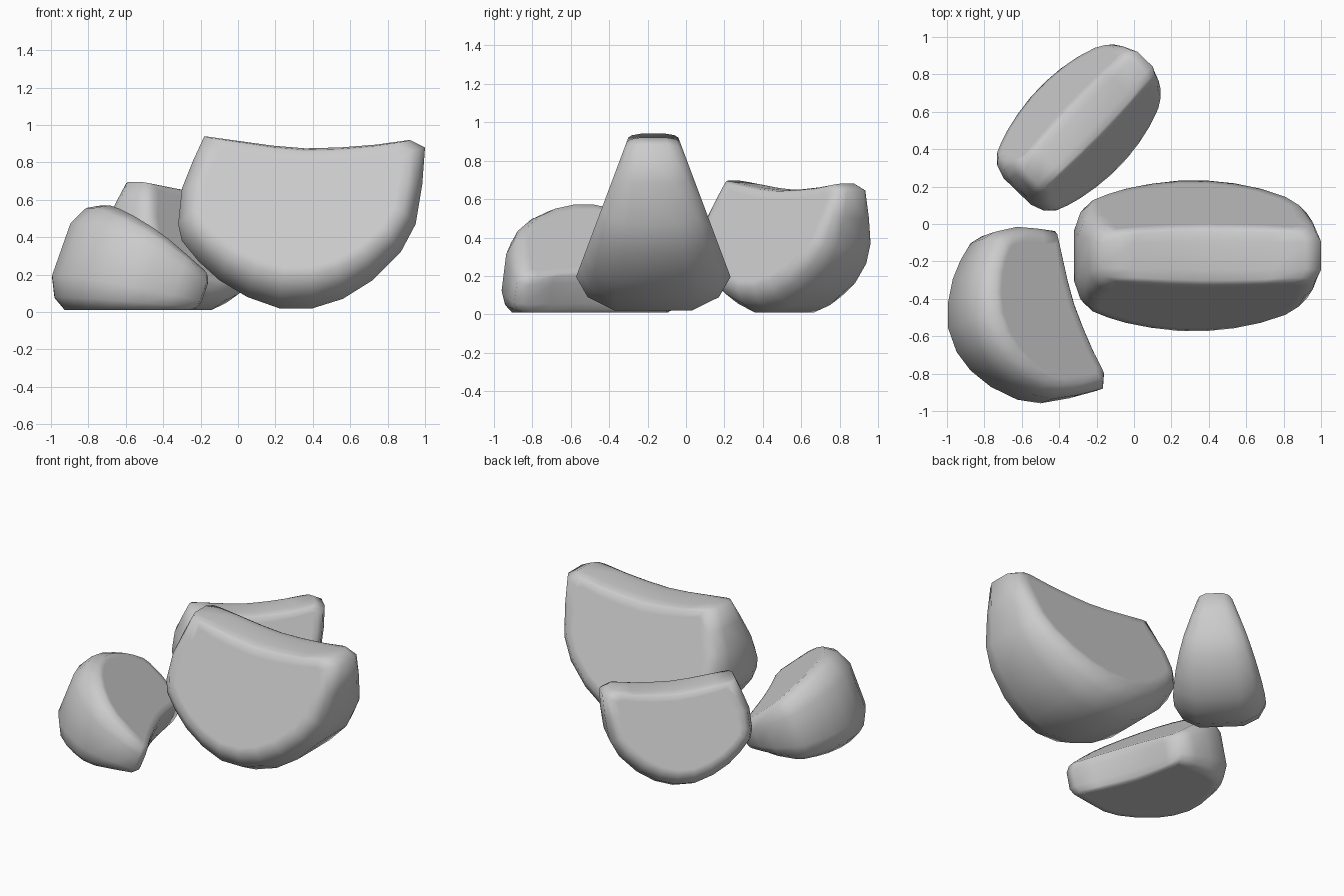
import bpy, bmesh, math
from mathutils import Matrix, Vector

cube = bpy.data.objects.get("Cube")
if cube:
    bpy.data.objects.remove(cube)

grey = bpy.data.materials.new("plain grey")
grey.use_nodes = True
COLOUR = (0.6, 0.6, 0.6, 1)
grey.diffuse_color = COLOUR
grey.node_tree.nodes["Principled BSDF"].inputs["Base Color"].default_value = COLOUR

# Half-moon outline (x, z): concave ridge on top, round rind below
OUTLINE = [(-.18, .94), (0, .915), (.18, .89), (.36, .875), (.55, .88), (.74, .895),
           (.92, .92), (1, .88), (.985, .68), (.95, .47), (.87, .32), (.72, .17),
           (.56, .07), (.4, .02), (.22, .02), (.05, .08), (-.1, .17), (-.21, .27),
           (-.3, .38), (-.32, .47), (-.3, .66), (-.24, .81)]
# Rounding steps from rind to side face: (inset amount, share of the half width)
STEPS = [(0, .5), (.4, .85), (1, 1)]
MID_X, RIDGE_Z = .37, .87


def inset_point(x, z, amount):
    low = min(z, RIDGE_Z)
    return (MID_X + (x - MID_X) * (1 - .12 * amount),
            RIDGE_Z + (low - RIDGE_Z) * (1 - .23 * amount) + z - low - .02 * amount)


def half_width(z):
    return .13 + (.92 - z) * .375


def wedge(name, size, roll, turn, centre, floor):
    bm = bmesh.new()
    rings = []
    for side, steps in ((-1, STEPS[::-1]), (1, STEPS)):
        for amount, share in steps:
            ring = []
            for x, z in OUTLINE:
                px, pz = inset_point(x, z, amount)
                width = half_width(inset_point(x, z, 1)[1]) * share
                ring.append(bm.verts.new((px, side * width, pz)))
            rings.append(ring)
    # Rind and ridge band
    n = len(OUTLINE)
    for a, b in zip(rings, rings[1:]):
        for i in range(n):
            j = (i + 1) % n
            bm.faces.new((a[i], a[j], b[j], b[i]))
    # Flat side faces with a thin border to keep them flat when smoothed
    caps = [bm.faces.new(rings[0]), bm.faces.new(rings[-1])]
    bmesh.ops.recalc_face_normals(bm, faces=bm.faces)
    bmesh.ops.inset_individual(bm, faces=caps, thickness=.05)
    # Pose, then set down by its bounds
    bm.transform(Matrix.Rotation(math.radians(turn), 4, 'Z')
                 @ Matrix.Rotation(math.radians(roll), 4, 'X') @ Matrix.Scale(size, 4))
    xs, ys, zs = zip(*(v.co for v in bm.verts))
    shift = Vector((centre[0] - (min(xs) + max(xs)) / 2,
                    centre[1] - (min(ys) + max(ys)) / 2, floor - min(zs)))
    bmesh.ops.translate(bm, verts=bm.verts, vec=shift)
    for f in bm.faces:
        f.smooth = True
    mesh = bpy.data.meshes.new(name)
    bm.to_mesh(mesh)
    bm.free()
    mesh.materials.append(grey)
    bpy.context.collection.objects.link(bpy.data.objects.new(name, mesh))


wedge("large_wedge", 1, 0, 0, (.34, -.17), .02)
wedge("back_wedge", .745, 0, 46, (-.295, .515), .01)
wedge("fallen_wedge", .745, -110.5, -70.5, (-.578, -.487), .01)
